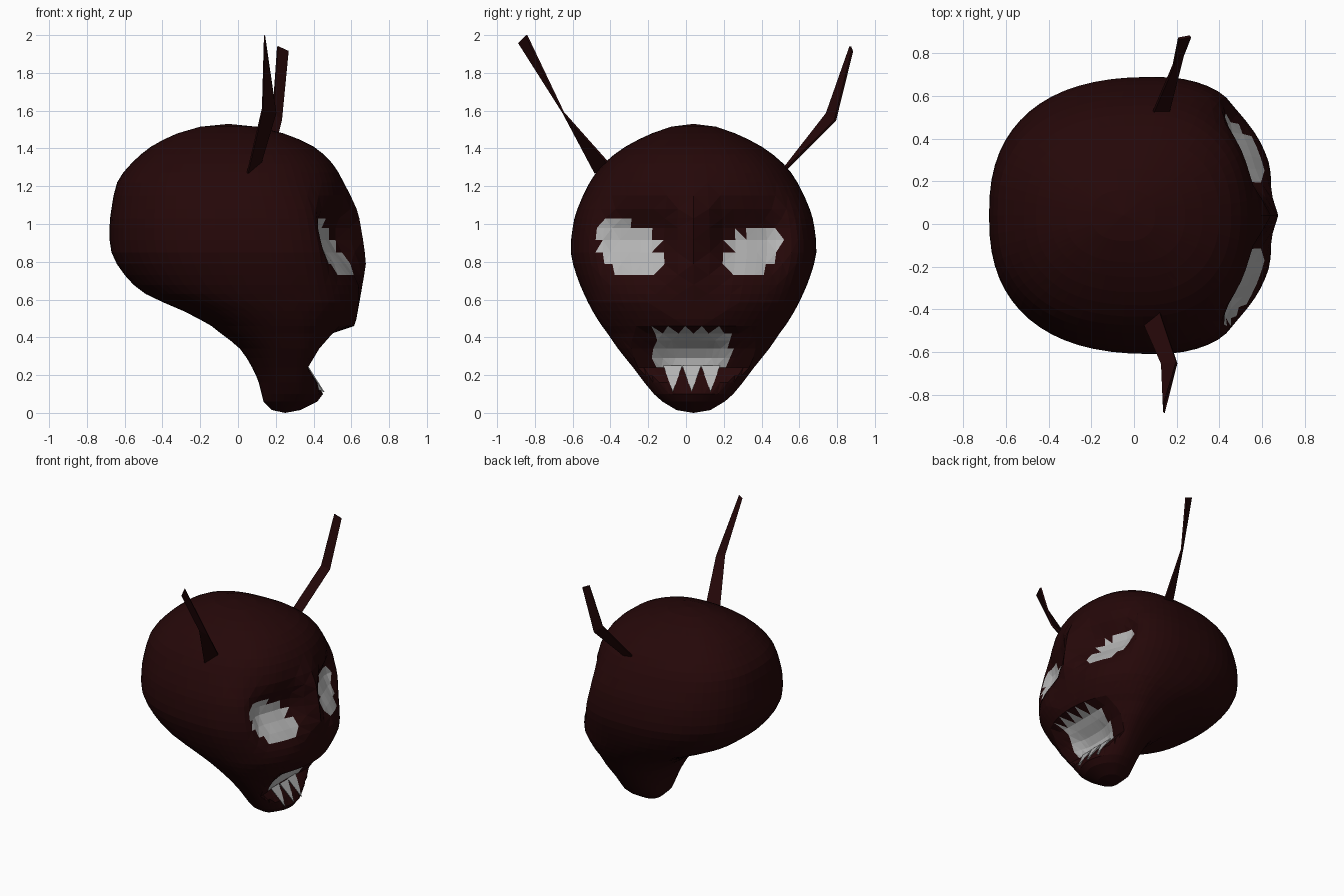
import bpy
from math import cos, sin, pi, exp
from mathutils import Vector

if "Cube" in bpy.data.objects:
    bpy.data.objects.remove(bpy.data.objects["Cube"])

CY = 0.04      # the skull's own mid-plane in y
SEG = 64


def material(name, rgb):
    m = bpy.data.materials.new(name)
    m.diffuse_color = (*rgb, 1)
    m.use_nodes = True
    m.node_tree.nodes["Principled BSDF"].inputs["Base Color"].default_value = m.diffuse_color
    return m


SKIN = material("dark_red_skin", (0.018, 0.0022, 0.0025))
GREY = material("tooth_grey", (0.45, 0.45, 0.45))


def part(name, verts, faces, mat):
    # keep only the vertices this part uses
    used = sorted({i for f in faces for i in f})
    index = {old: new for new, old in enumerate(used)}
    me = bpy.data.meshes.new(name)
    me.from_pydata([verts[i] for i in used], [], [[index[i] for i in f] for f in faces])
    me.update()
    me.materials.append(mat)
    ob = bpy.data.objects.new(name, me)
    bpy.context.collection.objects.link(ob)
    return ob


# Skull profile: z, back x, front x of the cheeks, half width
profile = [Vector(r) for r in (
    (0.015, .18, .33, .09), (0.06, .135, .42, .165), (0.10, .125, .45, .21),
    (0.16, .11, .46, .26), (0.24, .075, .49, .32), (0.34, .01, .54, .40),
    (0.42, -.09, .59, .455), (0.46, -.14, .615, .485), (0.54, -.29, .65, .535),
    (0.63, -.49, .675, .58), (0.73, -.60, .68, .62), (0.85, -.67, .675, .65),
    (0.98, -.68, .655, .64), (1.08, -.67, .63, .615), (1.22, -.64, .56, .55),
    (1.32, -.565, .50, .475), (1.41, -.46, .40, .36), (1.48, -.32, .24, .22),
    (1.515, -.20, .10, .12))]
# Open mouth: z and the furthest x the face may reach there
notch = [(0, .7), (.10, .45), (.16, .42), (.24, .37), (.34, .43), (.42, .50), (.46, .62), (2, .9)]


def mouth_limit(z):
    for (z0, x0), (z1, x1) in zip(notch, notch[1:]):
        if z <= z1:
            return x0 + (x1 - x0) * (z - z0) / (z1 - z0)


def catmull(p, i, t):
    a, b, c, d = (p[max(0, min(len(p) - 1, i + k))] for k in (-1, 0, 1, 2))
    return 0.5 * (2 * b + (c - a) * t + (2 * a - 5 * b + 4 * c - d) * t * t
                  + (3 * b - a - 3 * c + d) * t ** 3)


rings = []
for i in range(len(profile) - 1):
    n = 2 if profile[i + 1][0] - profile[i][0] > 0.07 else 1
    rings += [catmull(profile, i, k / n) for k in range(n)]
rings.append(profile[-1])


def recess(y, z):
    # eye sockets and mouth hollow pushed into the face
    socket = 0.165 * exp(-((abs(y - CY) - .29) / .21) ** 4 - ((z - .93) / .18) ** 2)
    mouth = 0.05 * exp(-((z - .31) / .07) ** 2 - ((y - .03) / .18) ** 4)
    return socket + mouth


def power(v, e):
    return abs(v) ** e * (1 if v >= 0 else -1)


verts, faces = [], []
for z, back, front, w in rings:
    cx = (front + back) / 2 + 0.07 * (front - back)
    front_e = 0.87 + 0.2 * max(0, min(1, (.58 - z) / .15))   # rounder jaw
    for j in range(SEG):
        a = 2 * pi * j / SEG
        e = front_e if cos(a) > 0 else 0.82
        c, s = power(cos(a), e), power(sin(a), e)
        y = CY + w * s
        x = cx + c * (front - cx if c > 0 else cx - back)
        if c > 0:
            x = min(x, mouth_limit(z)) - recess(y, z) * min(1, c * 2.5)
        verts.append((x, y, z))
for i in range(len(rings) - 1):
    for j in range(SEG):
        k = (j + 1) % SEG
        a, b, c, d = i * SEG + j, i * SEG + k, (i + 1) * SEG + k, (i + 1) * SEG + j
        faces += [(a, b, c), (a, c, d)] if (i + j) % 2 else [(a, b, d), (b, c, d)]
bottom, top = len(verts), len(verts) + 1
verts += [(.25, CY, 0), (-.05, CY, 1.53)]
last = (len(rings) - 1) * SEG
for j in range(SEG):
    k = (j + 1) % SEG
    faces += [(bottom, k, j), (top, last + j, last + k)]


# Sort the faces into skull, eyes and mouth
def zone(f):
    x, y, z = sum((Vector(verts[i]) for i in f), Vector()) / 3
    if x > 0.2:
        # slanted eyes: the outer ends sit higher
        if ((y + .30) / .17) ** 2 + ((z - .87 + .35 * (y + .30)) / .145) ** 2 < 1:
            return "left_eye"
        if ((y - .355) / .15) ** 2 + ((z - .855 - .3 * (y - .355)) / .125) ** 2 < 1:
            return "right_eye"
        if abs(y - .03) < .2 and .235 < z < .435:
            return "mouth_lining"
    return "skull"


groups = {}
for f in faces:
    groups.setdefault(zone(f), []).append(f)
for name, group in groups.items():
    part(name, verts, group, SKIN if name == "skull" else GREY)

# Lower fangs lying over the lip
for n, y in enumerate((-.07, .03, .13)):
    dx = -.005 if n != 1 else 0
    part(f"fang_{n + 1}",
         [(.37 + dx, y - .05, .25), (.37 + dx, y + .05, .25), (.458 + dx, y, .11), (.35, y, .16)],
         [(0, 2, 1), (0, 1, 3), (1, 2, 3), (2, 0, 3)], GREY)

# Horns: thin twisted ribbons given as pairs of edge points
horns = {
    "left_horn": [(.05, -.48, 1.27), (.12, -.41, 1.32), (.13, -.66, 1.61), (.20, -.65, 1.59),
                  (.14, -.885, 1.96), (.14, -.845, 2.0)],
    "right_horn": [(.08, .50, 1.27), (.165, .53, 1.29), (.185, .745, 1.585), (.23, .79, 1.55),
                   (.21, .87, 1.94), (.265, .88, 1.915)],
}
for name, pts in horns.items():
    ob = part(name, pts, [(0, 1, 3, 2), (2, 3, 5, 4)], SKIN)
    mod = ob.modifiers.new("thickness", "SOLIDIFY")
    mod.thickness = 0.012
    mod.offset = 0
